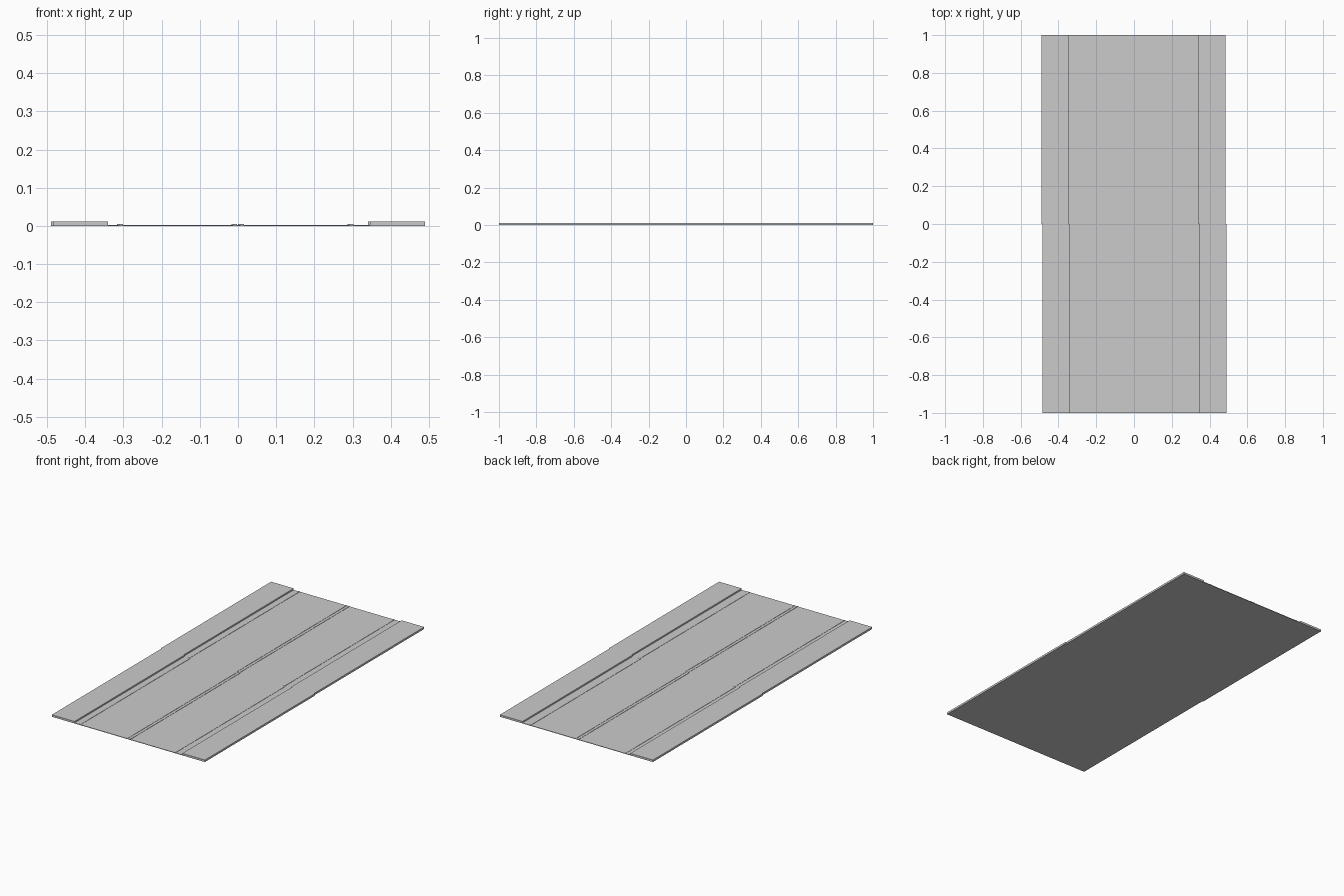
import bpy, bmesh

if "Cube" in bpy.data.objects:
    bpy.data.objects.remove(bpy.data.objects["Cube"])

# single flat grey
grey = bpy.data.materials.new("light grey")
grey.diffuse_color = (0.6, 0.6, 0.6, 1)
grey.use_nodes = True
grey.node_tree.nodes["Principled BSDF"].inputs["Base Color"].default_value = grey.diffuse_color

ROAD_Z, CURB_Z, LINE_Z = 0.003, 0.0115, 0.0045


def box(name, x0, x1, y0, y1, z0, z1):
    bm = bmesh.new()
    bmesh.ops.create_cube(bm, size=1)
    for v in bm.verts:
        v.co.x = x1 if v.co.x > 0 else x0
        v.co.y = y1 if v.co.y > 0 else y0
        v.co.z = z1 if v.co.z > 0 else z0
    mesh = bpy.data.meshes.new(name)
    bm.to_mesh(mesh)
    bm.free()
    mesh.materials.append(grey)
    ob = bpy.data.objects.new(name, mesh)
    bpy.context.collection.objects.link(ob)
    return ob


# two road segments end to end, slightly offset sideways from each other
for seg, y0, y1, dx in (("front", -1, 0, 0.0025), ("back", 0, 1, -0.0025)):
    # roadway slab
    box(f"{seg}_roadway", dx - 0.343, dx + 0.343, y0, y1, 0, ROAD_Z)
    # raised sidewalks on both sides
    box(f"{seg}_left_sidewalk", dx - 0.487, dx - 0.343, y0, y1, 0, CURB_Z)
    box(f"{seg}_right_sidewalk", dx + 0.343, dx + 0.487, y0, y1, 0, CURB_Z)
    # painted edge lines and double centre line
    for part, x in (("left_edge_line", -0.309), ("left_centre_line", -0.010),
                    ("right_centre_line", 0.008), ("right_edge_line", 0.295)):
        box(f"{seg}_{part}", dx + x - 0.005, dx + x + 0.005, y0, y1, ROAD_Z, LINE_Z)
